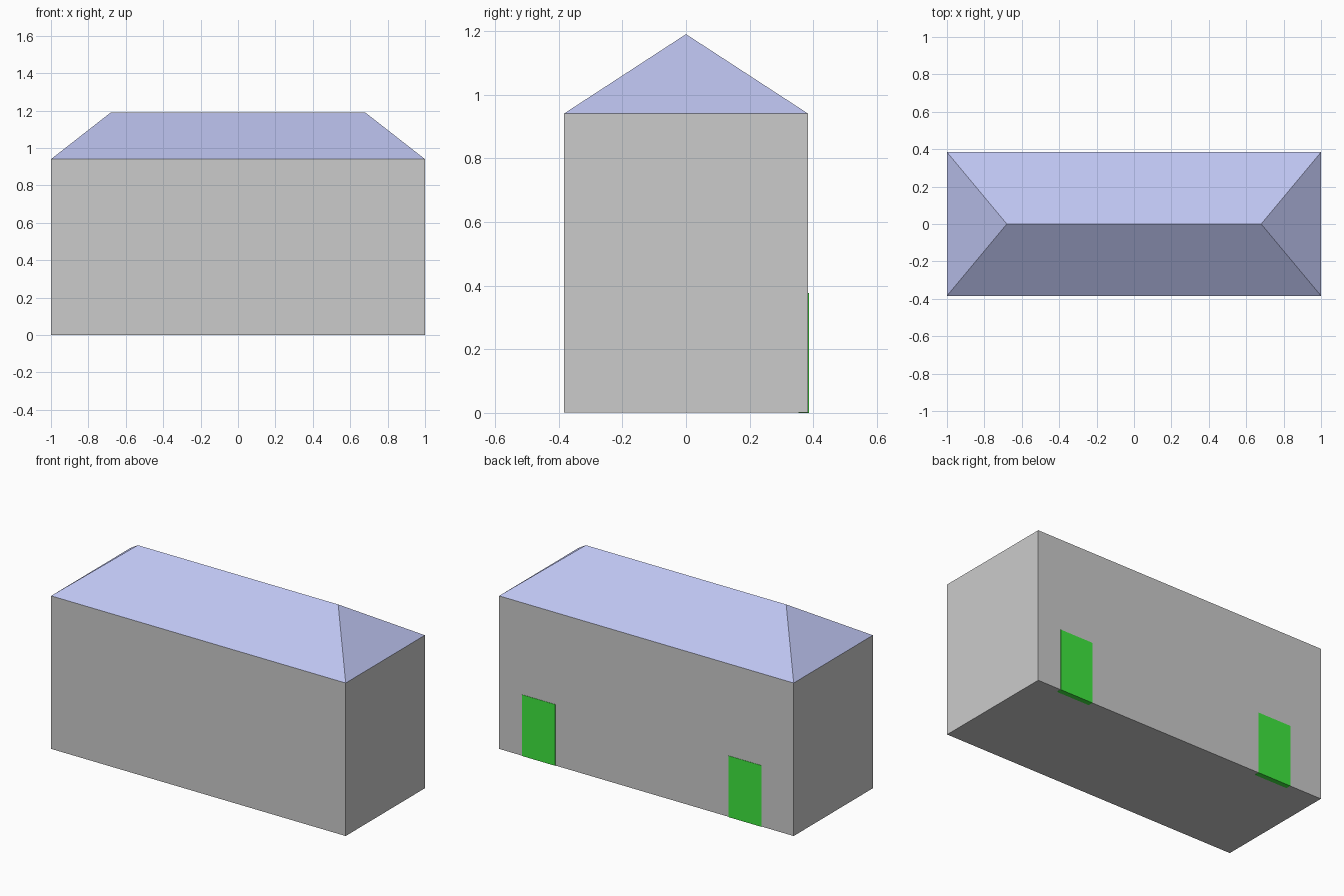
import bpy
import bmesh

if "Cube" in bpy.data.objects:
    bpy.data.objects.remove(bpy.data.objects["Cube"])

HALF_X, HALF_Y = 1.0, 0.384
EAVES, RIDGE, RIDGE_X = 0.94, 1.19, 0.68


def colour(name, rgb):
    mat = bpy.data.materials.new(name)
    mat.diffuse_color = (*rgb, 1.0)
    mat.use_nodes = True
    mat.node_tree.nodes["Principled BSDF"].inputs["Base Color"].default_value = mat.diffuse_color
    return mat


def finish(name, bm, mat=None):
    bmesh.ops.recalc_face_normals(bm, faces=bm.faces[:])
    mesh = bpy.data.meshes.new(name)
    bm.to_mesh(mesh)
    bm.free()
    obj = bpy.data.objects.new(name, mesh)
    bpy.context.collection.objects.link(obj)
    if mat:
        mesh.materials.append(mat)
    return obj


def box(name, low, high, mat=None):
    bm = bmesh.new()
    bmesh.ops.create_cube(bm, size=1.0)
    for v in bm.verts:
        v.co = [high[i] if v.co[i] > 0 else low[i] for i in range(3)]
    return finish(name, bm, mat)


# Walls, a hair above the door bottoms so the faces do not coincide
box("walls", (-HALF_X, -HALF_Y, 0.001), (HALF_X, HALF_Y, EAVES))

# Hipped roof: rectangular eaves rising to a shorter ridge
bm = bmesh.new()
eaves = [bm.verts.new((sx * HALF_X, sy * HALF_Y, EAVES))
         for sx, sy in ((-1, -1), (1, -1), (1, 1), (-1, 1))]
left, right = [bm.verts.new((s * RIDGE_X, 0, RIDGE)) for s in (-1, 1)]
a, b, c, d = eaves
for face in ((a, b, right, left), (b, c, right), (c, d, left, right),
             (d, a, left), (d, c, b, a)):
    bm.faces.new(face)
finish("roof", bm, colour("roof_blue", (0.51, 0.55, 0.87)))

# Two doors set into the back wall
green = colour("door_green", (0.05, 0.8, 0.05))
for name, centre in (("door_right", 0.73), ("door_left", -0.67)):
    box(name, (centre - 0.112, HALF_Y - 0.03, 0.0),
        (centre + 0.112, HALF_Y + 0.002, 0.376), green)
